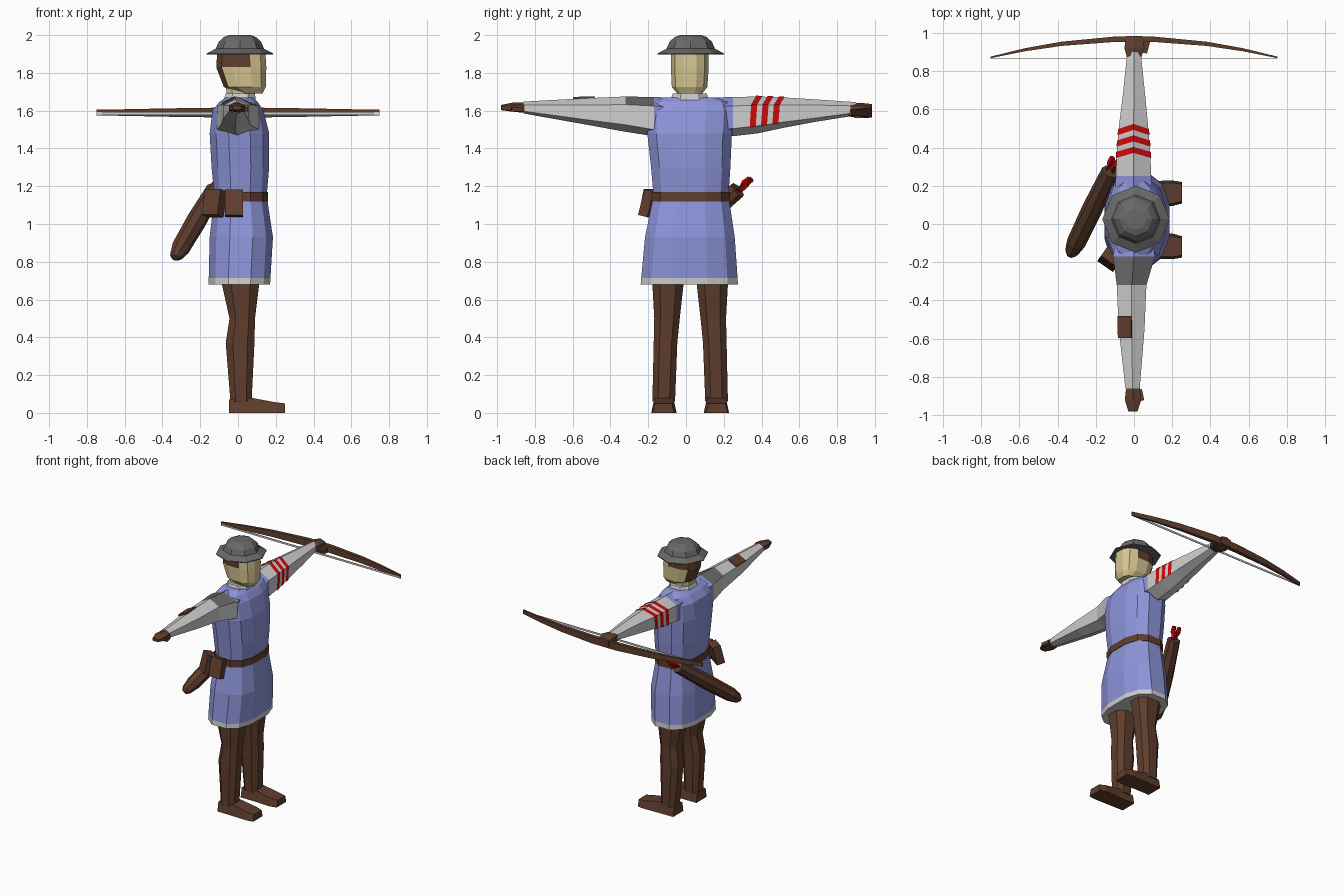
import bpy, bmesh, math
from mathutils import Vector, Matrix

if "Cube" in bpy.data.objects:
    bpy.data.objects.remove(bpy.data.objects["Cube"])


def material(name, rgb):
    m = bpy.data.materials.new(name)
    m.diffuse_color = (*rgb, 1)
    m.use_nodes = True
    m.node_tree.nodes["Principled BSDF"].inputs["Base Color"].default_value = m.diffuse_color
    return m


BLUE = material("blue cloth", (0.27, 0.30, 0.70))
WHITE = material("white linen", (0.62, 0.62, 0.62))
BROWN = material("brown leather", (0.115, 0.048, 0.026))
GREY = material("grey steel", (0.14, 0.14, 0.14))
SKIN = material("skin", (0.66, 0.56, 0.28))
RED = material("red", (0.62, 0.003, 0.003))


def finish(bm, name, mats, rule=None):
    bmesh.ops.recalc_face_normals(bm, faces=bm.faces)
    bm.normal_update()
    if rule:
        for f in bm.faces:
            f.material_index = rule(f.calc_center_median(), f.normal)
    me = bpy.data.meshes.new(name)
    bm.to_mesh(me)
    bm.free()
    for m in mats:
        me.materials.append(m)
    ob = bpy.data.objects.new(name, me)
    bpy.context.collection.objects.link(ob)
    return ob


def loft(name, rings, mats, rule=None, closed=True):
    bm = bmesh.new()
    vs = [[bm.verts.new(p) for p in r] for r in rings]
    n = len(rings[0])
    for a, b in zip(vs, vs[1:]):
        for i in range(n if closed else n - 1):
            j = (i + 1) % n
            bm.faces.new((a[i], a[j], b[j], b[i]))
    if closed:
        bm.faces.new(vs[0])
        bm.faces.new(vs[-1])
    return finish(bm, name, mats, rule)


def oval(z, x0, x1, y0, y1, n=12, p=2.6, turn=0.5):
    """Rounded-box ring at height z filling the given x and y range."""
    pts = []
    for i in range(n):
        a = 2 * math.pi * (i + turn) / n
        c, s = math.cos(a), math.sin(a)
        c = math.copysign(abs(c) ** (2 / p), c)
        s = math.copysign(abs(s) ** (2 / p), s)
        pts.append((c, s))
    mx, my = max(q[0] for q in pts), max(q[1] for q in pts)
    return [((x0 + x1) / 2 + c / mx * (x1 - x0) / 2,
             (y0 + y1) / 2 + s / my * (y1 - y0) / 2, z) for c, s in pts]


def rod(name, a, b, profile, mat, n=6):
    """Round form from a to b; profile holds (fraction, radius)."""
    a, b = Vector(a), Vector(b)
    q = (b - a).to_track_quat('Z', 'Y')
    rings = [[a.lerp(b, t) + q @ Vector((r * math.cos(2 * math.pi * i / n),
              r * math.sin(2 * math.pi * i / n), 0)) for i in range(n)]
             for t, r in profile]
    return loft(name, rings, [mat])


def box(name, loc, size, mat, rot=(0, 0, 0)):
    bm = bmesh.new()
    bmesh.ops.create_cube(bm, size=1, matrix=Matrix.Diagonal((*size, 1)))
    ob = finish(bm, name, [mat])
    ob.location = loc
    ob.rotation_euler = [math.radians(r) for r in rot]
    return ob


# Tunic with a white hem
body = [(0.68, -.155, .17, -.24, .275), (0.715, -.155, .172, -.237, .273),
        (0.93, -.15, .185, -.217, .258), (1.15, -.125, .152, -.172, .225),
        (1.3, -.14, .165, -.185, .235), (1.48, -.15, .165, -.205, .243),
        (1.6, -.135, .135, -.205, .25), (1.645, -.10, .105, -.185, .235),
        (1.67, -.065, .08, -.12, .16)]
loft("tunic", [oval(*r) for r in body], [BLUE, WHITE],
     lambda c, n: 1 if c.z < 0.71 else 0)
loft("belt", [oval(z, -.135, .16, -.182, .233) for z in (1.12, 1.17)], [BROWN])

# Collar, neck and head
loft("collar", [oval(1.645, -.08, .095, -.085, .125, 8),
                oval(1.69, -.065, .09, -.07, .11, 8)], [WHITE])
loft("neck", [oval(1.66, -.06, .065, -.045, .085, 8),
              oval(1.77, -.065, .065, -.05, .09, 8)], [SKIN])
head = [(1.69, .01, .13, -.045, .085), (1.725, -.075, .147, -.075, .113),
        (1.83, -.115, .15, -.08, .12), (1.91, -.11, .145, -.08, .12)]
loft("head", [oval(*r) for r in head], [SKIN, BROWN],
     lambda c, n: 1 if c.z > 1.73 and (c.x < -.05 or (c.x < .04 and c.z > 1.83)) else 0)

# Brimmed helmet
helm = [(1.897, .176), (1.903, .176), (1.928, .128), (1.965, .112), (1.99, .085), (2.0, .056)]
loft("helmet", [oval(z, .01 - r, .01 + r, .025 - r, .025 + r, 8, 2, 0)
                for z, r in helm], [GREY])


# Arms: six-sided sections (y, x back, x front, z bottom, low, high, top)
def hexagon(y, x0, x1, zb, zl, zh, zt):
    xm = (x0 + x1) / 2
    return [Vector(p) for p in ((xm, y, zb), (x1, y, zl), (x1, y, zh),
                                (xm, y, zt), (x0, y, zh), (x0, y, zl))]


left = [(.15, -.10, .10, 1.47, 1.50, 1.62, 1.67), (.25, -.095, .09, 1.465, 1.505, 1.625, 1.672),
        (.38, -.09, .085, 1.48, 1.52, 1.63, 1.675), (.52, -.078, .073, 1.51, 1.54, 1.63, 1.67),
        (.68, -.058, .058, 1.54, 1.56, 1.63, 1.66), (.9, -.035, .035, 1.575, 1.59, 1.625, 1.645)]
right = [(-.10, -.10, .10, 1.47, 1.50, 1.62, 1.67), (-.17, -.11, .11, 1.465, 1.50, 1.625, 1.672),
         (-.32, -.09, .065, 1.488, 1.525, 1.632, 1.675), (-.55, -.08, .055, 1.53, 1.555, 1.63, 1.665),
         (-.86, -.045, .03, 1.585, 1.597, 1.63, 1.648)]
loft("left_sleeve", [hexagon(*r) for r in left], [WHITE, BLUE],
     lambda c, n: 1 if c.y < .25 else 0)
loft("right_sleeve", [hexagon(*r) for r in right], [WHITE, BLUE, GREY],
     lambda c, n: 1 if c.y > -.17 else 2 if c.y > -.32 and n.z > .25 else 0)


def sleeve_at(y):
    """Section of the left sleeve at y, a little enlarged."""
    for a, b in zip(left, left[1:]):
        if a[0] <= y <= b[0]:
            t = (y - a[0]) / (b[0] - a[0])
            h = hexagon(*[u + (v - u) * t for u, v in zip(a, b)])
            mid = sum(h, Vector()) / 6
            return [mid + (p - mid) * 1.045 for p in h]


# Three chevron stripes on the left sleeve
for k in range(3):
    edges = []
    for y in (.345 + .06 * k, .377 + .06 * k):
        edges.append([sleeve_at(y + d)[i] for i, d in
                      ((1, -.008), (2, 0), (3, .027), (4, 0), (5, -.008))])
    loft("sleeve_stripe", edges, [RED], closed=False)

# Elbow patch on the right sleeve
box("elbow_patch", (-.048, -.54, 1.652), (.078, .115, .012), BROWN, (2, -26, 0))

# Hands
loft("right_hand", [hexagon(-.85, -.04, .03, 1.588, 1.597, 1.63, 1.645),
                    hexagon(-.92, -.048, .038, 1.595, 1.60, 1.63, 1.642),
                    hexagon(-.98, -.03, .018, 1.603, 1.606, 1.622, 1.63)], [BROWN])
box("right_thumb", (.035, -.895, 1.607), (.025, .06, .025), BROWN, (0, 0, 12))
loft("left_hand", [hexagon(.86, -.034, .034, 1.57, 1.58, 1.625, 1.64),
                   hexagon(.92, -.05, .055, 1.56, 1.57, 1.63, 1.642),
                   hexagon(.985, -.042, .045, 1.565, 1.575, 1.62, 1.635)], [BROWN])
box("left_thumb", (.06, .93, 1.58), (.035, .07, .035), BROWN, (0, 0, -15))

# Bow: (x, y centre, half depth, half height)
half = [(.75, .872, .004, .015), (.57, .912, .008, .018), (.38, .943, .011, .022),
        (.1, .967, .014, .026)]
bow = [(-x, y, d, h) for x, y, d, h in half] + half[::-1]
loft("bow", [[(x, y - d, 1.59 - h), (x, y + d, 1.59 - h), (x, y + d, 1.59 + h),
              (x, y - d, 1.59 + h)] for x, y, d, h in bow], [BROWN])
box("bow_string", (0, .868, 1.585), (1.5, .004, .014), WHITE)

# Legs and boots, right side placed by mirroring about the body centre
leg = [(.80, -.085, .115, .03, .20), (.68, -.085, .112, .035, .20),
       (.5, -.045, .09, .055, .19), (.37, -.065, .087, .068, .193),
       (.06, -.04, .072, .08, .20)]
foot = [(-.048, .07, .078, .20), (.07, .08, .078, .202), (.2, .056, .072, .206), (.25, .05, .085, .198)]
for side, s in (("left", 1), ("right", -1)):
    c = .022
    loft(side + "_leg", [[(x, c + s * y, w) for x, y, w in oval(*r, n=8)] for r in leg], [BROWN])
    loft(side + "_boot", [[(x, c + s * a, 0), (x, c + s * b, 0), (x, c + s * (b - .012), h),
                           (x, c + s * (a + .012), h)] for x, h, a, b in foot], [BROWN])

# Belt pouches
box("rear_pouch", (-.125, -.185, 1.11), (.10, .06, .14), BROWN, (-14, 0, -35))
box("side_pouch", (-.022, -.213, 1.11), (.095, .05, .14), BROWN, (-14, 0, 0))

# Quiver with arrows
top, bottom = Vector((-.125, .275, 1.18)), Vector((-.335, -.165, .82))
rod("quiver", top, bottom, [(0, .046), (.45, .054), (.85, .05), (.96, .036), (1, .018)], BROWN, 8)
axis = (top - bottom).normalized()
for off in ((.018, 0, .01), (-.016, .012, .008), (0, -.012, -.018)):
    o = top + Vector(off)
    rod("arrow_shaft", o - axis * .05, o + axis * .05, [(0, .005), (1, .005)], BROWN, 4)
    rod("arrow_fletching", o + axis * .025, o + axis * .085, [(0, .008), (.3, .017), (1, .015)], RED, 4)
